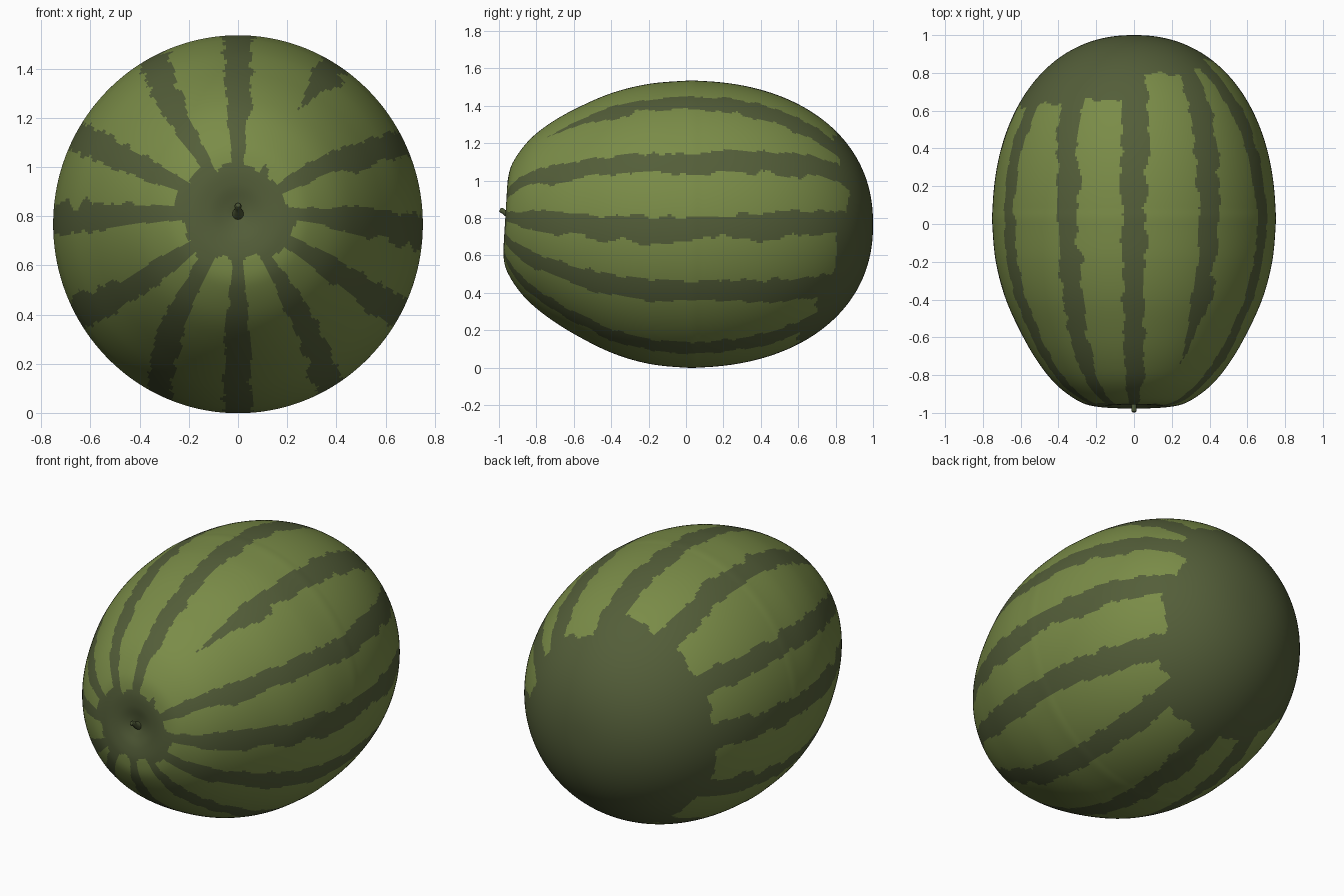
import bpy, bmesh, math
from mathutils import Vector, noise

if "Cube" in bpy.data.objects:
    bpy.data.objects.remove(bpy.data.objects["Cube"])

def material(name, rgb):
    m = bpy.data.materials.new(name)
    m.diffuse_color = (*rgb, 1)
    m.use_nodes = True
    m.node_tree.nodes["Principled BSDF"].inputs["Base Color"].default_value = m.diffuse_color
    return m

light = material("light_green_rind", (0.195, 0.262, 0.064))
dark = material("dark_green_stripe", (0.088, 0.112, 0.041))
stem_mat = material("stem_green", (0.07, 0.09, 0.035))

RINGS, SIDES = 250, 360

# Stripe angles in degrees around the long axis: front, middle, back
STRIPES = [(0, -2, 2), (30, 25, 34), (62, 58, 54), (90, 90, 90),
           (123, 118, 126), (154, 152, 150), (179, 179, 179), (215, 209, 209),
           (235, 244, 240), (270, 270, 270), (304, 300, 300), (332, 332, 324)]
# Where the dark back cap starts (y) and dark front hub ends (radius), per gap between stripes
CAP = [.86, .82, .79, .66, .63, .62, .60, .62, .60, .60, .70, .80]
HUB = [.20, .21, .20, .20, .23, .27, .22, .24, .19, .18, .23, .24]

# Half profile (y, radius): dimpled front, rounder back
FRONT = [(-.935, 0), (-.945, .05), (-.962, .12), (-.964, .20), (-.94, .29), (-.86, .405),
         (-.75, .50), (-.6, .592), (-.4, .685), (-.2, .739), (0, .758)]
BACK = []
for i in range(1, 25):
    a = i / 24 * math.pi / 2
    BACK.append((math.sin(a) ** (2 / 2.2), .758 * max(0, math.cos(a)) ** (2 / 2.2)))
BACK[-1] = (1, 0)
PTS = FRONT + BACK

def smooth_profile(pts, n):
    """Resample a Catmull-Rom curve through pts evenly by length."""
    fine = []
    ext = [(pts[1][0], -pts[1][1])] + pts + [(pts[-2][0], -pts[-2][1])]
    for k in range(1, len(ext) - 2):
        p = [Vector(q) for q in ext[k - 1:k + 3]]
        for s in range(20):
            t = s / 20
            fine.append(.5 * (2 * p[1] + (p[2] - p[0]) * t
                        + (2 * p[0] - 5 * p[1] + 4 * p[2] - p[3]) * t * t
                        + (3 * p[1] - p[0] - 3 * p[2] + p[3]) * t ** 3))
    fine.append(Vector(pts[-1]))
    dist = [0]
    for a, b in zip(fine, fine[1:]):
        dist.append(dist[-1] + (b - a).length)
    out, j = [], 0
    for i in range(n + 1):
        d = dist[-1] * i / n
        while j < len(fine) - 2 and dist[j + 1] < d:
            j += 1
        t = (d - dist[j]) / max(dist[j + 1] - dist[j], 1e-9)
        out.append(fine[j].lerp(fine[j + 1], min(t, 1)))
    return out

def place(y, r, a):
    """Slightly oval section, front end lifted and leaning up."""
    f = max(0, -y)
    z = r * 1.012 * math.sin(a)
    return Vector((r * .99 * math.cos(a), y + .07 * z * f ** 4, .767 + .045 * f * f + z))

def stripe_angle(s, y):
    f, m, b = s
    return m + (f - m) * min(1, -y / .95) ** 2 if y < 0 else m + (b - m) * min(1, y / .8) ** 2

def is_dark(y, r, a):
    d = Vector((math.cos(a) * r, y, math.sin(a) * r))
    n1 = noise.noise(d * 7)
    n2 = noise.noise(d * 17 + Vector((5, 3, 1)))
    deg = math.degrees(a) + (1.8 * n1 if abs(y) < .9 else 0)
    # nearest stripe, and which gap between stripes we are in
    best, gap = 999, 0
    for i, s in enumerate(STRIPES):
        off = (deg - stripe_angle(s, y) + 180) % 360 - 180
        if abs(off) < abs(best):
            best, idx = off, i
    gap = idx if best >= 0 else (idx - 1) % 12
    if y > CAP[gap] + .025 * n2:
        return True
    if y < -.7 and r < HUB[gap] + .03 * n2:
        return True
    half = 4.6 + 1.5 * n1 + 2.0 * n2 + (2.2 * y if y > 0 else 1.5 * y * y)
    if idx == 2 and y < -.4:          # short stripe that tapers out
        half *= max(0, (y + .76) / .36)
    return abs(best) < half

# Melon body, revolved about its long axis
prof = smooth_profile(PTS, RINGS)
bm = bmesh.new()
rings = []
for y, r in prof[1:-1]:
    rings.append([bm.verts.new(place(y, r, 2 * math.pi * k / SIDES)) for k in range(SIDES)])
tip_f = bm.verts.new(place(prof[0][0], 0, 0))
tip_b = bm.verts.new(place(prof[-1][0], 0, 0))
for k in range(SIDES):
    n = (k + 1) % SIDES
    a = 2 * math.pi * (k + .5) / SIDES
    bm.faces.new((tip_f, rings[0][k], rings[0][n])).material_index = 1
    bm.faces.new((tip_b, rings[-1][n], rings[-1][k])).material_index = 1
    for i in range(len(rings) - 1):
        f = bm.faces.new((rings[i][k], rings[i + 1][k], rings[i + 1][n], rings[i][n]))
        y, r = (prof[i + 1] + prof[i + 2]) / 2
        f.material_index = int(is_dark(y, r, a))
bmesh.ops.recalc_face_normals(bm, faces=bm.faces)
for f in bm.faces:
    f.smooth = True
me = bpy.data.meshes.new("melon_rind")
bm.to_mesh(me)
bm.free()
me.materials.append(light)
me.materials.append(dark)
bpy.context.collection.objects.link(bpy.data.objects.new("melon_rind", me))

# Short curled stem in the front dimple
cu = bpy.data.curves.new("stem", 'CURVE')
cu.dimensions = '3D'
cu.bevel_depth = .016
cu.bevel_resolution = 4
cu.use_fill_caps = True
sp = cu.splines.new('POLY')
path = [(-.925, .808, 1.7), (-.945, .815, 1.3), (-.96, .823, .9), (-.975, .834, .8), (-.988, .842, .9), (-.995, .845, .6)]
sp.points.add(len(path) - 1)
for p, (y, z, rad) in zip(sp.points, path):
    p.co = (0, y, z, 1)
    p.radius = rad
sp.use_smooth = True
cu.materials.append(stem_mat)
bpy.context.collection.objects.link(bpy.data.objects.new("stem", cu))
